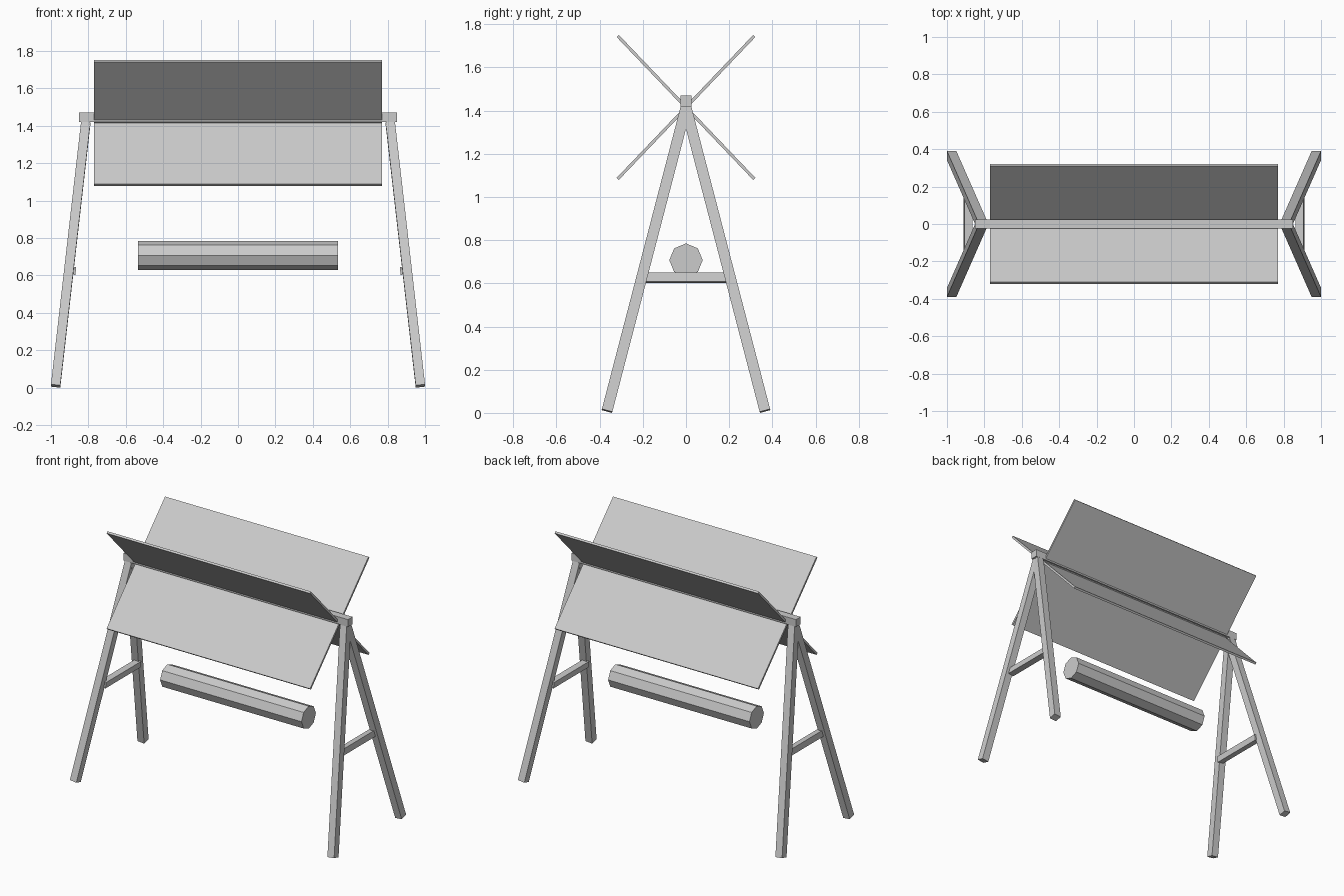
import bpy
from math import radians, pi
from mathutils import Vector, Matrix

if "Cube" in bpy.data.objects:
    bpy.data.objects.remove(bpy.data.objects["Cube"])


def box(name, loc, size, rot=(0, 0, 0)):
    bpy.ops.mesh.primitive_cube_add(size=1, location=loc, rotation=rot)
    ob = bpy.context.object
    ob.name = name
    ob.scale = size
    bpy.ops.object.transform_apply(location=False, rotation=False, scale=True)
    return ob


def strut(name, a, b, w):
    # square bar between two points, one side kept in line with x
    a, b = Vector(a), Vector(b)
    d = (b - a).normalized()
    x = (Vector((1, 0, 0)) - d * d.x).normalized()
    y = d.cross(x)
    ob = box(name, (0, 0, 0), (w, w, (b - a).length))
    rot = Matrix((x, y, d)).transposed().to_4x4()
    ob.matrix_world = Matrix.Translation((a + b) / 2) @ rot
    return ob


# ridge beam along the top
box("ridge_beam", (0, 0, 1.445), (1.70, 0.05, 0.05))

# splayed A-frame legs with a tilted brace at each end
for sx, side in ((-1, "left"), (1, "right")):
    for sy, end in ((-1, "front"), (1, "back")):
        strut(f"{end}_{side}_leg", (sx * 0.975, sy * 0.366, 0.009),
              (sx * 0.814, 0, 1.415), 0.05)
    box(f"{side}_brace", (sx * 0.888, 0, 0.626), (0.042, 0.38, 0.042),
        (0, -sx * radians(6.6), 0))

# two thin panels crossing at the ridge
for s, name in ((1, "rising_panel"), (-1, "falling_panel")):
    box(name, (0, 0, 1.415), (1.54, 0.915, 0.014), (s * radians(46.3), 0, 0))

# eight-sided floating roller
bpy.ops.mesh.primitive_cylinder_add(vertices=8, radius=0.0775, depth=1.07,
                                    location=(0, 0, 0.7075), rotation=(0, pi / 2, 0))
bpy.context.object.name = "roller"
